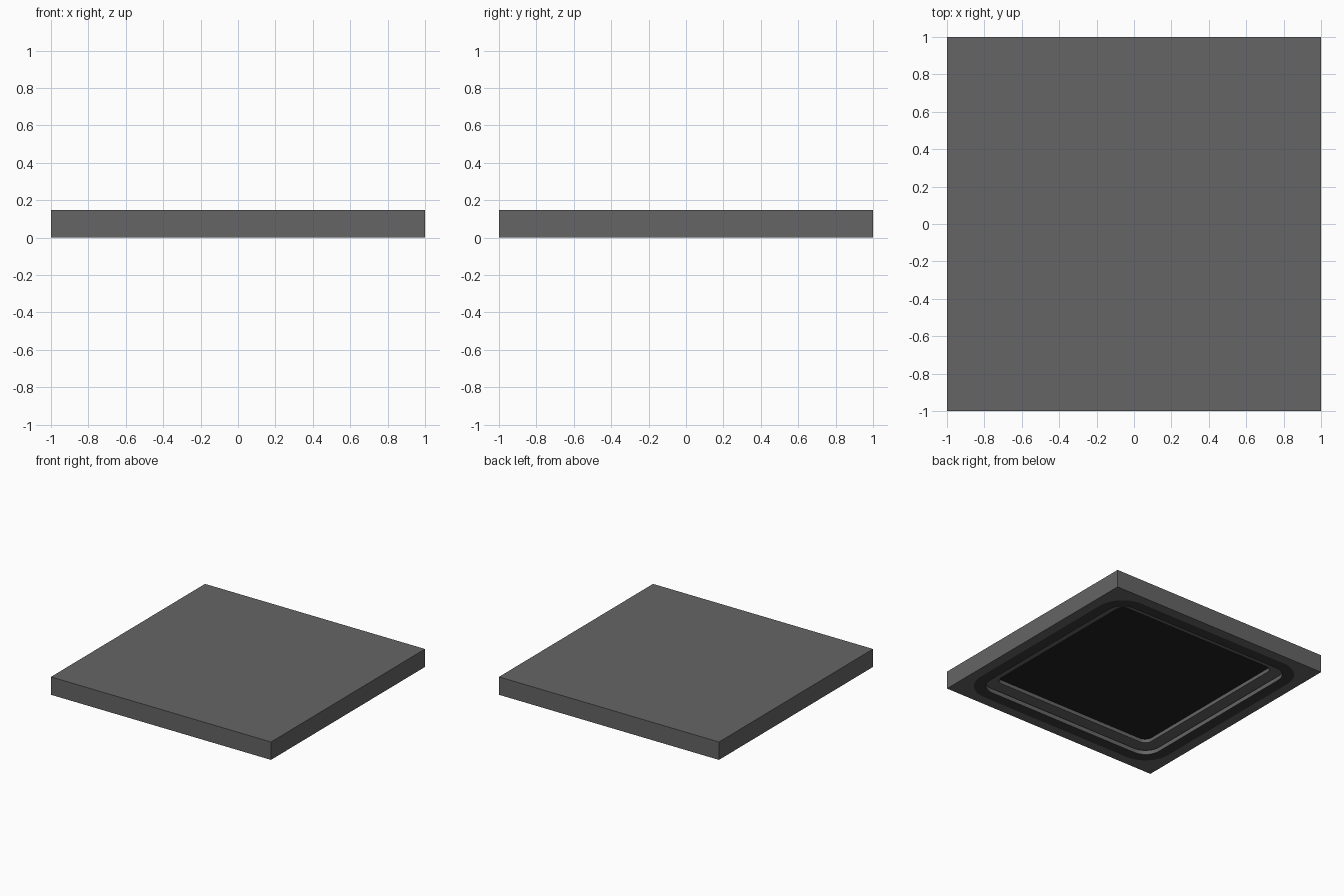
import bpy, bmesh, math

if "Cube" in bpy.data.objects:
    bpy.data.objects.remove(bpy.data.objects["Cube"])

def material(name, r, g, b):
    m = bpy.data.materials.new(name)
    m.diffuse_color = (r, g, b, 1)
    m.use_nodes = True
    m.node_tree.nodes["Principled BSDF"].inputs["Base Color"].default_value = m.diffuse_color
    return m

GREY = material("ceiling grey", 0.13, 0.13, 0.13)
DARK = material("dark trim", 0.045, 0.045, 0.045)
BLACK = material("panel black", 0.016, 0.016, 0.016)
CYAN = material("pale cyan light", 0.35, 0.72, 0.78)

SEG = 12  # segments per rounded corner

def rounded_square(h, r):
    pts = []
    for k in range(4):
        base = math.pi / 2 * k
        c = math.pi / 4 + base
        cx = math.copysign(h - r, math.cos(c))
        cy = math.copysign(h - r, math.sin(c))
        for i in range(SEG + 1):
            a = base + math.pi / 2 * i / SEG
            pts.append((cx + r * math.cos(a), cy + r * math.sin(a)))
    return pts

def loft(name, rings, mat, cap_first=False, cap_last=False):
    """Join rounded-square rings (half size, corner radius, height)."""
    bm = bmesh.new()
    loops = [[bm.verts.new((x, y, z)) for x, y in rounded_square(h, r)]
             for h, r, z in rings]
    n = len(loops[0])
    for a, b in zip(loops, loops[1:]):
        for i in range(n):
            j = (i + 1) % n
            bm.faces.new((a[i], b[i], b[j], a[j]))
    if cap_first:
        bm.faces.new(loops[0])
    if cap_last:
        bm.faces.new(loops[-1][::-1])
    bmesh.ops.remove_doubles(bm, verts=bm.verts, dist=1e-5)
    me = bpy.data.meshes.new(name)
    bm.to_mesh(me)
    bm.free()
    me.materials.append(mat)
    ob = bpy.data.objects.new(name, me)
    bpy.context.collection.objects.link(ob)
    return ob

TOP = 0.147
RIM = (0.92, 0.22)      # outer edge of dark trim
LIP = (0.83, 0.13)      # opening of the tray
COVE = (0.85, 0.15)     # hidden light recess behind the lip
INNER = (0.74, 0.06)    # central panel opening

# Slab: top, sides and flat underside rim
loft("ceiling_slab", [(1, 0, TOP), (1, 0, 0), (*RIM, 0)], GREY, cap_first=True)
# Dark trim around the opening
loft("trim_ring", [(*RIM, 0), (*LIP, 0)], DARK)
# Vertical lip and its upper side
loft("tray_lip", [(*LIP, 0), (*LIP, 0.035), (*COVE, 0.035)], GREY)
# Light strip hidden behind the lip
loft("light_strip", [(*COVE, 0.035), (*COVE, 0.045)], CYAN)
# Ledge and inner step
loft("tray_step", [(*COVE, 0.045), (*INNER, 0.045), (*INNER, 0.075)], GREY)
# Recessed centre panel
loft("centre_panel", [(*INNER, 0.075), (0.7, 0.03, 0.075)], BLACK, cap_last=True)

for ob in bpy.context.collection.objects:
    ob.select_set(True)
    bpy.context.view_layer.objects.active = ob
bpy.ops.object.shade_smooth_by_angle(angle=math.radians(30))
